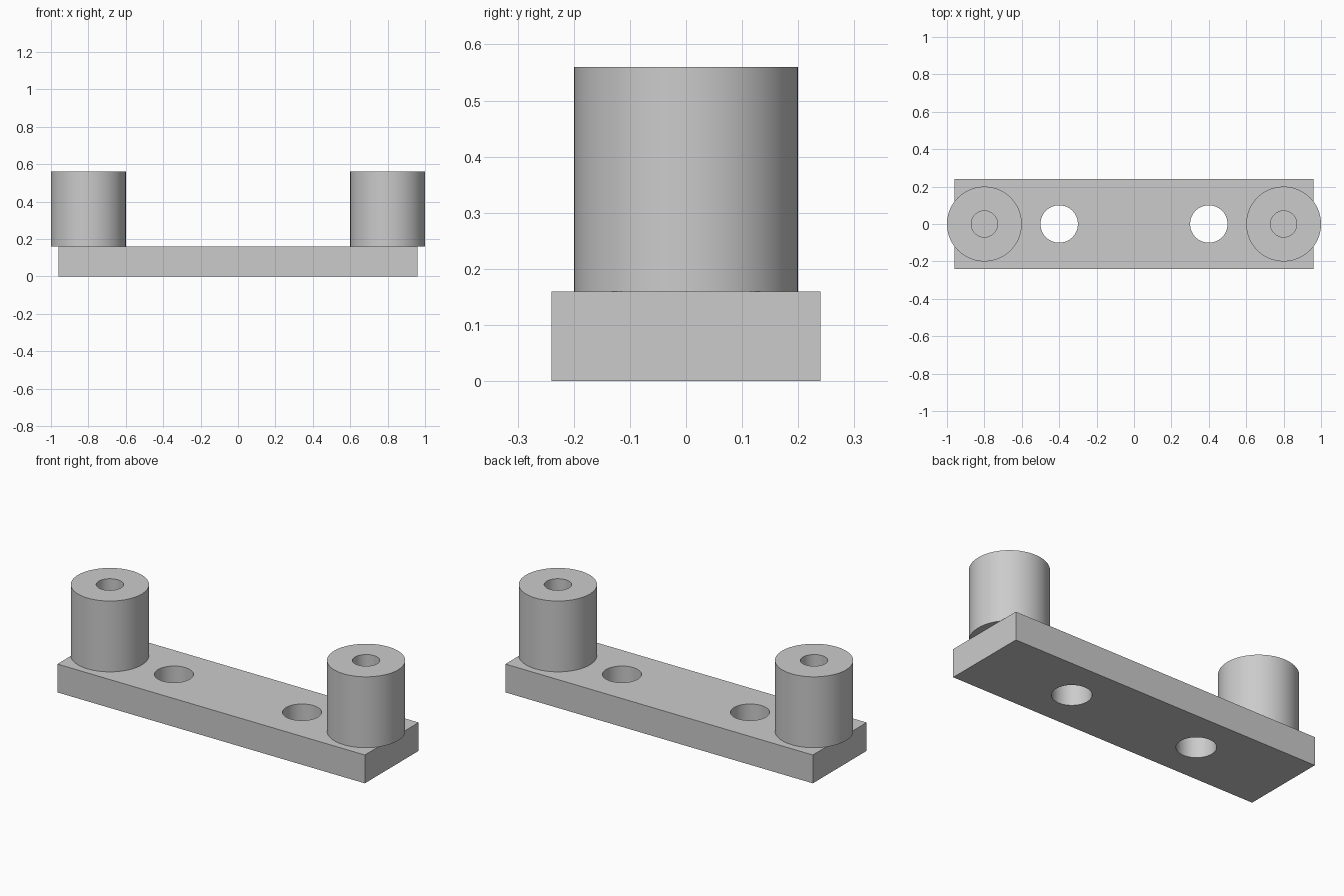
import bpy
import math

default = bpy.data.objects.get("Cube")
if default:
    bpy.data.objects.remove(default, do_unlink=True)

PLATE_TOP = 0.16
POST_TOP = 0.56
SEGMENTS = 96

grey = bpy.data.materials.new("plain grey")
grey.use_nodes = True
colour = (0.6, 0.6, 0.6, 1)
grey.diffuse_color = colour
grey.node_tree.nodes["Principled BSDF"].inputs["Base Color"].default_value = colour


def cylinder(name, x, radius, bottom, top):
    bpy.ops.mesh.primitive_cylinder_add(
        vertices=SEGMENTS, radius=radius, depth=top - bottom,
        location=(x, 0, (bottom + top) / 2))
    obj = bpy.context.object
    obj.name = name
    obj.data.materials.append(grey)
    return obj


def drill(target, x, radius, bottom, top):
    """Cut a round hole and discard the cutter."""
    cutter = cylinder("hole_cutter", x, radius, bottom, top)
    cutter.hide_render = True
    cut = target.modifiers.new("hole", 'BOOLEAN')
    cut.operation = 'DIFFERENCE'
    cut.solver = 'EXACT'
    cut.object = cutter
    bpy.context.view_layer.objects.active = target
    bpy.ops.object.modifier_apply(modifier=cut.name)
    bpy.data.objects.remove(cutter, do_unlink=True)


def smooth(obj):
    bpy.ops.object.select_all(action='DESELECT')
    obj.select_set(True)
    bpy.context.view_layer.objects.active = obj
    bpy.ops.object.shade_smooth_by_angle(angle=math.radians(30))


# Flat base plate with two through holes
bpy.ops.mesh.primitive_cube_add(size=1, location=(0, 0, PLATE_TOP / 2))
plate = bpy.context.object
plate.name = "base_plate"
plate.scale = (1.92, 0.48, PLATE_TOP)
bpy.ops.object.transform_apply(location=False, rotation=False, scale=True)
plate.data.materials.append(grey)
for side in (-1, 1):
    drill(plate, side * 0.4, 0.1, -0.1, PLATE_TOP + 0.1)
smooth(plate)

# Round posts with a central bore that stops at the plate
for side, label in ((1, "left"), (-1, "right")):
    post = cylinder(label + "_post", side * 0.8, 0.2, PLATE_TOP, POST_TOP)
    drill(post, side * 0.8, 0.07, PLATE_TOP - 0.1, POST_TOP + 0.1)
    smooth(post)
